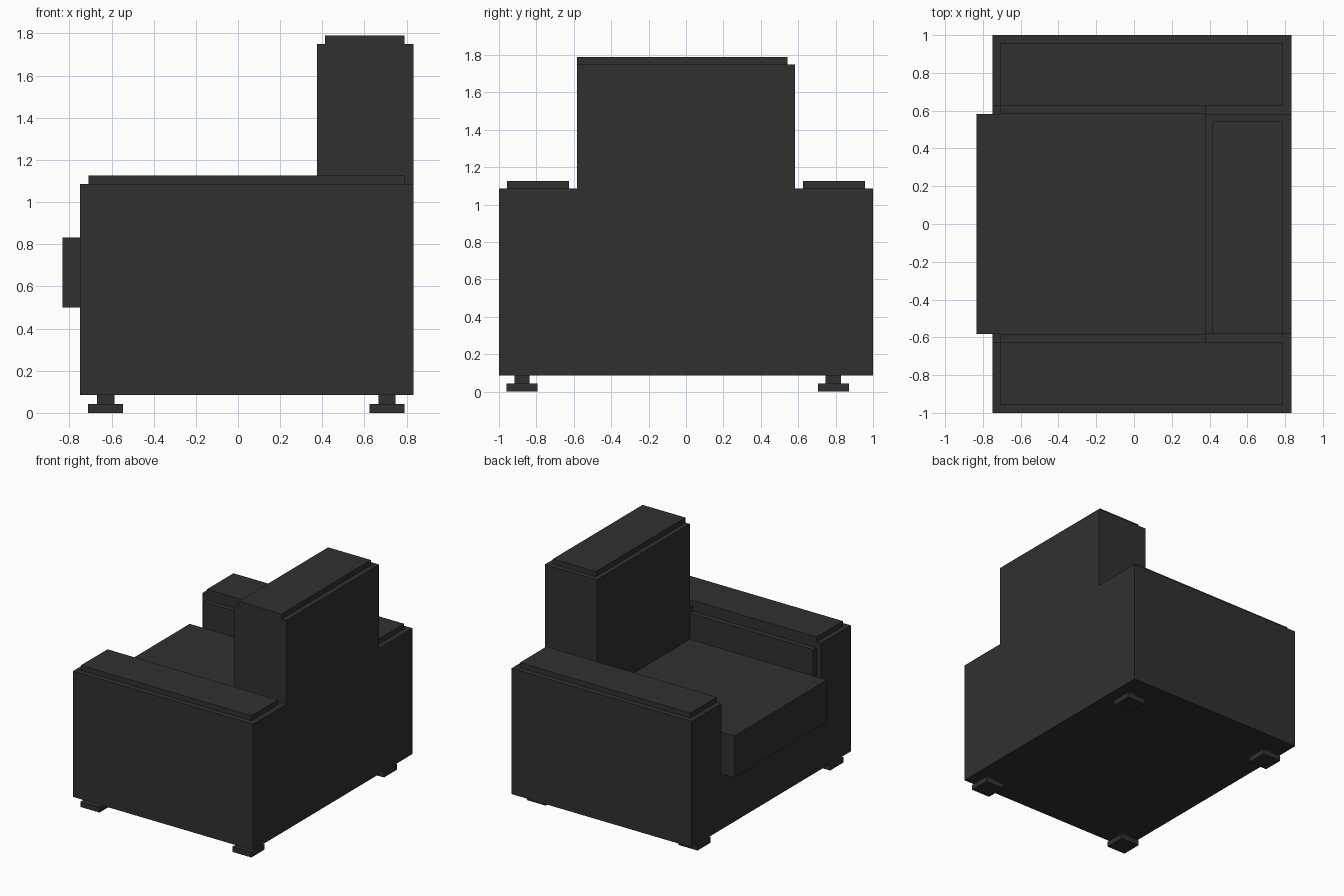
import bpy
import bmesh

cube = bpy.data.objects.get("Cube")
if cube:
    bpy.data.objects.remove(cube, do_unlink=True)

# One dark upholstery colour
charcoal = bpy.data.materials.new("charcoal")
charcoal.use_nodes = True
COLOUR = (0.03, 0.03, 0.03, 1.0)
charcoal.diffuse_color = COLOUR
bsdf = charcoal.node_tree.nodes["Principled BSDF"]
bsdf.inputs["Base Color"].default_value = COLOUR
bsdf.inputs["Roughness"].default_value = 0.8


def extrude_x(name, profile, x0, x1):
    """Extrude a closed (y, z) profile from x0 to x1."""
    bm = bmesh.new()
    face = bm.faces.new([bm.verts.new((x0, y, z)) for y, z in profile])
    moved = bmesh.ops.extrude_face_region(bm, geom=[face])["geom"]
    verts = [g for g in moved if isinstance(g, bmesh.types.BMVert)]
    bmesh.ops.translate(bm, verts=verts, vec=(x1 - x0, 0, 0))
    bmesh.ops.recalc_face_normals(bm, faces=bm.faces)
    mesh = bpy.data.meshes.new(name)
    bm.to_mesh(mesh)
    bm.free()
    mesh.materials.append(charcoal)
    obj = bpy.data.objects.new(name, mesh)
    bpy.context.collection.objects.link(obj)
    return obj


def box(name, x, y, z):
    """Box from (min, max) ranges."""
    corners = [(y[0], z[0]), (y[1], z[0]), (y[1], z[1]), (y[0], z[1])]
    return extrude_x(name, corners, *x)


def mirrored(half):
    """Complete a profile across y = 0."""
    return half + [(-y, z) for y, z in reversed(half)]


FRONT, BACK = -0.75, 0.833
BOTTOM, SEAT, ARM = 0.085, 0.50, 1.085

# Frame: base and both arms as one U-shaped body
extrude_x("frame", mirrored([(1, BOTTOM), (1, ARM), (0.625, ARM), (0.625, SEAT)]),
          FRONT, BACK)

# Backrest: fills the gap between the arms, then rises slightly narrower
extrude_x("backrest", mirrored([(0.625, SEAT), (0.625, ARM), (0.583, ARM), (0.583, 1.75)]),
          0.375, BACK)
box("backrest_pad", (0.413, 0.79), (-0.583, 0.542), (1.75, 1.79))

# Seat cushion overhanging the front
box("seat_cushion", (-0.833, 0.375), (-0.583, 0.583), (SEAT, 0.833))

# Arm top pads and inner arm panels
for side, s in (("left", 1), ("right", -1)):
    box(side + "_arm_pad", (-0.71, 0.79), sorted((s * 0.625, s * 0.957)), (ARM, 1.125))
    box(side + "_arm_panel", (-0.71, 0.375), sorted((s * 0.583, s * 0.625)), (SEAT, 1.04))

# Feet: a short stem on a square plate
for xn, cx in (("front", -0.628), ("back", 0.707)):
    for yn, cy in (("left", 0.788), ("right", -0.877)):
        for part, r, z in (("plate", 0.083, (0, 0.042)), ("stem", 0.041, (0.042, BOTTOM))):
            box(f"{xn}_{yn}_foot_{part}", (cx - r, cx + r), (cy - r, cy + r), z)
